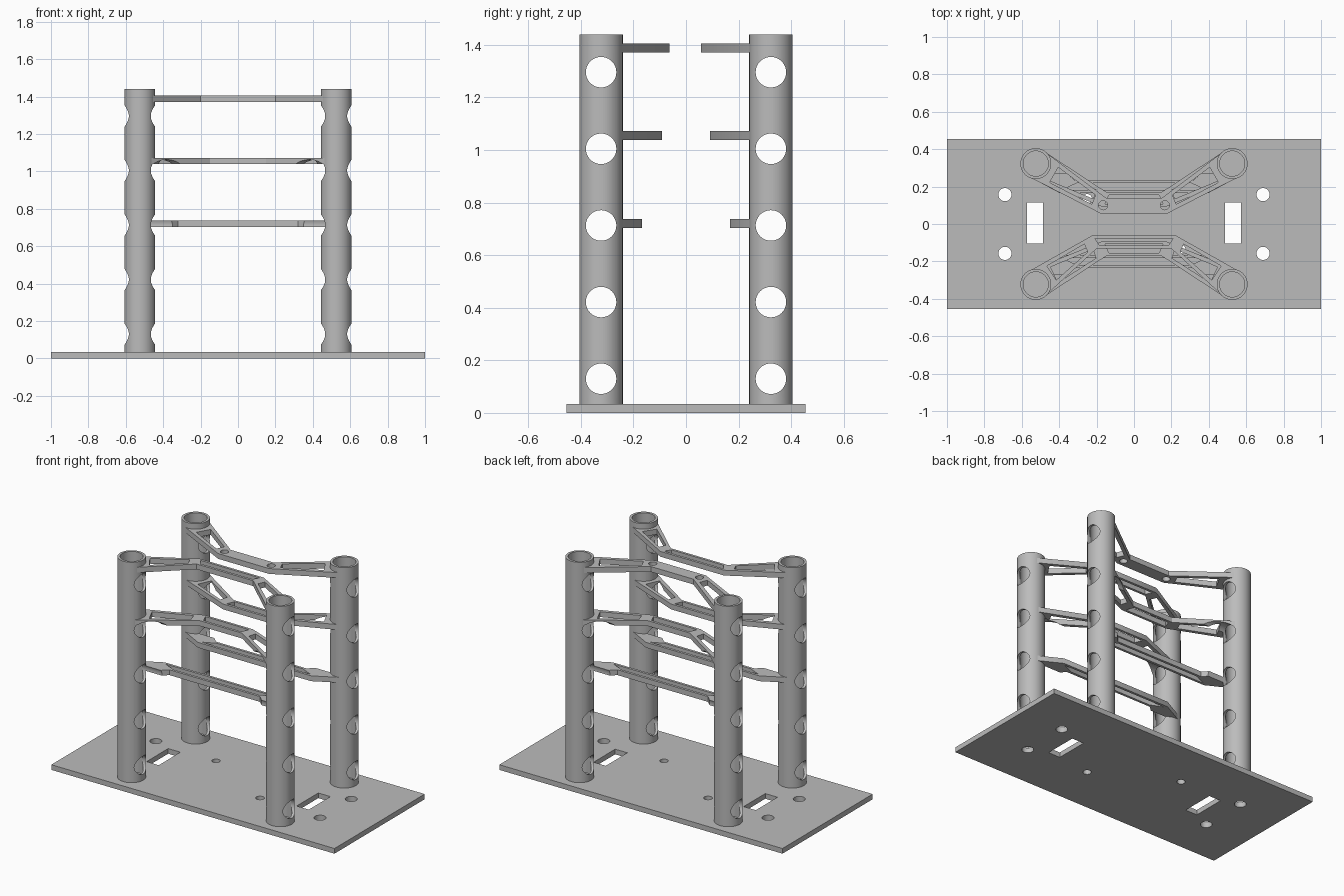
import bpy, bmesh, math
from mathutils import Vector, Matrix

if "Cube" in bpy.data.objects:
    bpy.data.objects.remove(bpy.data.objects["Cube"], do_unlink=True)

grey = bpy.data.materials.new("plain_grey")
grey.use_nodes = True
COLOUR = (0.5, 0.5, 0.5, 1)
grey.diffuse_color = COLOUR
grey.node_tree.nodes["Principled BSDF"].inputs["Base Color"].default_value = COLOUR

PLATE_TOP, TOWER_TOP = 0.033, 1.44
TX, TY, RADIUS, BORE = 0.525, 0.323, 0.0825, 0.067
SIGNS = (-1, 1)
CORNERS = [(sx * TX, sy * TY) for sx in SIGNS for sy in SIGNS]


def prism(bm, points, z0, z1):
    """Extrude an outline upwards from z0 to z1."""
    face = bm.faces.new([bm.verts.new((x, y, z0)) for x, y in points])
    top = bmesh.ops.extrude_face_region(bm, geom=[face])["geom"]
    verts = [v for v in top if isinstance(v, bmesh.types.BMVert)]
    bmesh.ops.translate(bm, verts=verts, vec=(0, 0, z1 - z0))


def box(bm, cx, cy, sx, sy, z0, z1):
    prism(bm, [(cx - sx, cy - sy), (cx + sx, cy - sy), (cx + sx, cy + sy), (cx - sx, cy + sy)], z0, z1)


def disc(bm, cx, cy, r, z0, z1, n=48):
    ring = [i * math.tau / n for i in range(n)]
    prism(bm, [(cx + r * math.cos(a), cy + r * math.sin(a)) for a in ring], z0, z1)


def finish(bm, name, helper=False):
    bmesh.ops.recalc_face_normals(bm, faces=bm.faces)
    mesh = bpy.data.meshes.new(name)
    bm.to_mesh(mesh)
    bm.free()
    mesh.materials.append(grey)
    obj = bpy.data.objects.new(name, mesh)
    bpy.context.collection.objects.link(obj)
    obj.hide_render = helper
    return obj


def carve(obj, cutters):
    """Subtract cutters and bake the result."""
    for cutter in cutters:
        mod = obj.modifiers.new("cut", "BOOLEAN")
        mod.operation, mod.solver, mod.object = "DIFFERENCE", "EXACT", cutter
    deps = bpy.context.evaluated_depsgraph_get()
    baked = bpy.data.meshes.new_from_object(obj.evaluated_get(deps))
    obj.modifiers.clear()
    obj.data = baked
    bpy.ops.object.select_all(action="DESELECT")
    obj.select_set(True)
    bpy.context.view_layer.objects.active = obj
    bpy.ops.object.shade_smooth_by_angle(angle=math.radians(30))


# Shared cutters: tower bores and the cross holes running along x
bm = bmesh.new()
for x, y in CORNERS:
    disc(bm, x, y, BORE, PLATE_TOP, 1.6)
bores = finish(bm, "bore_cutter", True)

bm = bmesh.new()
for y in (-TY, TY):
    for i in range(5):
        place = Matrix.Translation((0, y, 0.13 + i * 0.2915)) @ Matrix.Rotation(math.pi / 2, 4, "Y")
        bmesh.ops.create_cone(bm, cap_ends=True, segments=48, radius1=0.058,
                              radius2=0.058, depth=2, matrix=place)
cross_holes = finish(bm, "cross_hole_cutter", True)
helpers = [bores, cross_holes]

# Base plate with slots and round holes
bm = bmesh.new()
box(bm, 0, 0, 1, 0.455, 0, PLATE_TOP)
plate = finish(bm, "base_plate")
bm = bmesh.new()
for s in SIGNS:
    box(bm, s * 0.53, 0.005, 0.043, 0.109, -0.1, 0.1)
    disc(bm, s * 0.25, -s * 0.135, 0.025, -0.1, 0.1)
    for t in SIGNS:
        disc(bm, s * 0.69, t * 0.157, 0.035, -0.1, 0.1)
plate_cutter = finish(bm, "plate_cutter", True)
helpers.append(plate_cutter)
carve(plate, [plate_cutter])

# Four hollow towers
for x, y in CORNERS:
    bm = bmesh.new()
    disc(bm, x, y, RADIUS, PLATE_TOP - 0.003, TOWER_TOP, 64)
    side = ("front" if y < 0 else "back") + ("_left" if x > 0 else "_right")
    carve(finish(bm, side + "_tower"), [bores, cross_holes])


def beam(name, side, z, near, far, bend_near, bend_far, arm_slots, pin_holes):
    """Bent beam between two towers, tapering away from each tower."""
    tower = Vector((TX, TY))
    bends = Vector((bend_near, near)), Vector((bend_far, far))
    along = (tower - (bends[0] + bends[1]) / 2).normalized()
    normal = Vector((along.y, -along.x)) * 0.08
    starts = tower + normal, tower - normal

    def put(points, s=1):
        return [(s * p[0], side * p[1]) for p in points]

    half = [bends[0], starts[0], starts[1], bends[1]]
    bm = bmesh.new()
    prism(bm, put(half) + put(half[::-1], -1), z, z + 0.034)
    obj = finish(bm, name)

    bm = bmesh.new()
    z0, z1 = z - 0.05, z + 0.1
    if pin_holes:
        for s in SIGNS:
            disc(bm, s * 0.165, side * 0.1, 0.024, z0, z1, 32)
    else:
        rim = 0.016
        inner = [(bend_near - rim, near + rim), (bend_far - rim, far - rim)]
        prism(bm, put(inner) + put(inner[::-1], -1), z0, z1)
    if arm_slots:
        quad = []
        for t, fractions in ((0.27, (0.17, 0.83)), (0.86, (0.77, 0.23))):
            a, b = (starts[i].lerp(bends[i], t) for i in (0, 1))
            quad += [a.lerp(b, f) for f in fractions]
        for s in SIGNS:
            prism(bm, put(quad, s), z0, z1)
    cutter = finish(bm, name + "_cutter", True)
    helpers.append(cutter)
    carve(obj, [cutter, bores, cross_holes])


# Three beams on each side, reaching further inwards as they rise
beam("front_upper_beam", -1, 1.371, 0.062, 0.132, 0.225, 0.2, True, False)
beam("back_upper_beam", 1, 1.371, 0.057, 0.14, 0.18, 0.15, True, True)
for label, s in (("front", -1), ("back", 1)):
    beam(label + "_middle_beam", s, 1.038, 0.092, 0.172, 0.17, 0.15, True, False)
    beam(label + "_lower_beam", s, 0.703, 0.167, 0.235, 0.4, 0.32, False, False)

for helper in helpers:
    bpy.data.objects.remove(helper, do_unlink=True)
